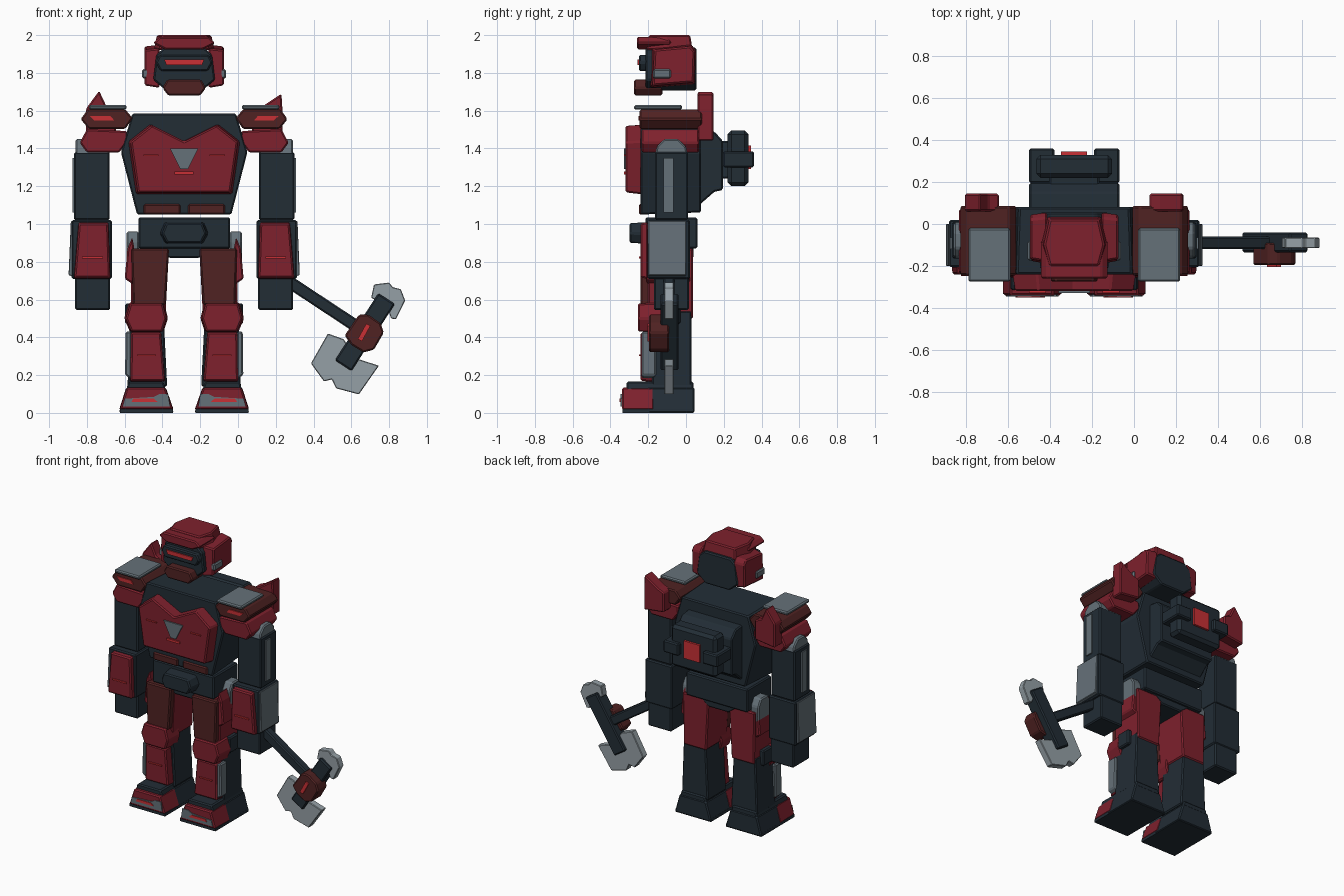
import bpy, bmesh, math

XC = -0.285  # body centre line; paired parts are measured outward from it


def material(name, rgb):
    m = bpy.data.materials.new(name)
    m.diffuse_color = (*rgb, 1)
    return m


RED = material("armour red", (0.21, 0.015, 0.026))
MAROON = material("dark red", (0.08, 0.016, 0.016))
DARK = material("slate", (0.016, 0.026, 0.036))
GRAY = material("steel gray", (0.13, 0.165, 0.19))
SILVER = material("blade silver", (0.30, 0.35, 0.38))
GLOW = material("glow red", (0.58, 0.03, 0.035))


def prism(name, pts, a, b, mat, axis="y", side=1, centre=XC, sa=1.0, sb=1.0, bevel=0.008):
    """Extrude a profile from a to b; sa and sb scale the two end caps.
    axis y: points are (x, z); axis x: points are (y, z); axis z: points are (x, y)."""
    cu = sum(p[0] for p in pts) / len(pts)
    cv = sum(p[1] for p in pts) / len(pts)
    bm = bmesh.new()
    rings = []
    for d, s in ((a, sa), (b, sb)):
        ring = []
        for u, v in pts:
            u, v = cu + (u - cu) * s, cv + (v - cv) * s
            x, y, z = {"y": (u, d, v), "x": (d, u, v), "z": (u, v, d)}[axis]
            ring.append(bm.verts.new((centre + side * x, y, z)))
        rings.append(ring)
    n = len(pts)
    bm.faces.new(rings[0])
    bm.faces.new(rings[1])
    for i in range(n):
        j = (i + 1) % n
        bm.faces.new((rings[0][i], rings[0][j], rings[1][j], rings[1][i]))
    bmesh.ops.recalc_face_normals(bm, faces=bm.faces)
    me = bpy.data.meshes.new(name)
    bm.to_mesh(me)
    bm.free()
    me.materials.append(mat)
    ob = bpy.data.objects.new(name, me)
    bpy.context.collection.objects.link(ob)
    if bevel:
        mod = ob.modifiers.new("edge", "BEVEL")
        mod.width, mod.segments = bevel, 1
    return ob


def box(name, x0, x1, y0, y1, z0, z1, mat, **kw):
    return prism(name, [(x0, z0), (x1, z0), (x1, z1), (x0, z1)], y0, y1, mat, **kw)


def sym(half):
    """Complete a right-half outline across the centre line."""
    return half + [(-x, z) for x, z in reversed(half) if x > 0]


# Head
skull = sym([(0.10, 1.70), (0.172, 1.76), (0.155, 1.90), (0.11, 1.94)])
prism("head_core", skull, -0.215, 0.055, DARK, sa=0.95, sb=0.95)
prism("helmet_brow", sym([(0.10, 1.925), (0.165, 1.957), (0.13, 1.99)]), -0.26, -0.08, RED)
prism("helmet_top", [(-0.13, -0.21), (0.13, -0.21), (0.16, -0.1), (0.13, 0.035), (-0.13, 0.035), (-0.16, -0.1)],
      1.92, 2.0, RED, axis="z", sb=0.9)
prism("visor", sym([(0.125, 1.81), (0.15, 1.855), (0.13, 1.895)]), -0.25, -0.2, DARK)
prism("visor_glow", sym([(0.095, 1.842), (0.105, 1.87)]), -0.258, -0.249, GLOW, bevel=0)
prism("chin_guard", sym([(0.085, 1.68), (0.115, 1.72), (0.09, 1.765)]), -0.275, -0.125, MAROON)

# Torso
prism("torso", sym([(0.25, 1.05), (0.335, 1.38), (0.275, 1.585)]), -0.24, 0.08, DARK, sb=0.96)
chest = [(0, 1.44), (0.18, 1.53), (0.298, 1.437), (0.257, 1.156),
         (-0.257, 1.156), (-0.298, 1.437), (-0.18, 1.53)]
prism("chest_plate", chest, -0.32, -0.22, RED, sa=0.95)
prism("chest_badge", sym([(0.02, 1.29), (0.075, 1.40)]), -0.329, -0.32, GRAY, bevel=0)
box("chest_glow", -0.05, 0.05, -0.329, -0.32, 1.262, 1.278, GLOW, bevel=0)
box("waist", -0.243, 0.243, -0.215, 0.06, 0.87, 1.035, DARK)
prism("pelvis", sym([(0.08, 0.82), (0.18, 0.89)]), -0.2, 0.04, DARK)
prism("buckle", sym([(0.10, 0.895), (0.13, 0.95), (0.105, 1.01)]), -0.3, -0.2, DARK, sa=0.9)

# Backpack with thruster block
side = [(0.07, 1.10), (0.07, 1.50), (0.15, 1.49), (0.195, 1.44), (0.195, 1.18), (0.15, 1.17)]
prism("backpack", side, -0.215, 0.215, DARK, axis="x")
box("backpack_neck", -0.12, 0.12, 0.18, 0.24, 1.24, 1.44, DARK)
box("thruster_block", -0.18, 0.18, 0.22, 0.33, 1.20, 1.495, DARK, bevel=0.02)
box("thruster_glow", -0.062, 0.062, 0.33, 0.345, 1.29, 1.415, GLOW, bevel=0)

for s in (1, -1):
    tag = "right" if s > 0 else "left"

    def p(name, *args, **kw):
        return prism(f"{tag}_{name}", *args, side=s, **kw)

    def b(name, *args, **kw):
        return box(f"{tag}_{name}", *args, side=s, **kw)

    # Helmet ears
    p("ear_plate", [(-0.19, 1.72), (0.05, 1.74), (0.055, 1.92), (0.03, 1.95), (-0.18, 1.93)], 0.13, 0.21,
      RED, axis="x", sb=0.9)
    b("ear_stud", 0.19, 0.222, -0.175, -0.08, 1.77, 1.82, GRAY)
    # Torso details
    b("belly_plate", 0.02, 0.215, -0.25, -0.2, 1.05, 1.105, MAROON)
    b("chest_slit", 0.135, 0.215, -0.328, -0.32, 1.361, 1.369, GLOW, bevel=0)
    b("thruster_fin", 0.095, 0.215, 0.195, 0.36, 1.30, 1.385, DARK)
    # Shoulder armour
    p("shoulder_upper", [(0.265, 1.56), (0.307, 1.61), (0.515, 1.61), (0.555, 1.555), (0.51, 1.50), (0.307, 1.50)],
      -0.245, 0.085, MAROON, sa=0.95, sb=0.95)
    p("shoulder_lower", [(0.295, 1.495), (0.52, 1.505), (0.56, 1.43), (0.52, 1.375), (0.34, 1.375), (0.29, 1.44)],
      -0.235, 0.07, RED, sa=0.95, sb=0.95)
    b("shoulder_top", 0.305, 0.505, -0.275, -0.02, 1.605, 1.63, GRAY)
    p("shoulder_glow", [(0.37, 1.548), (0.475, 1.548), (0.50, 1.572), (0.39, 1.572)], -0.252, -0.243, GLOW, bevel=0)
    peak = (0.515, 1.69) if s > 0 else (0.45, 1.705)
    p("shoulder_fin", [(0.36, 1.46), (0.52, 1.44), (0.52, 1.61), peak, (0.41, 1.62), (0.36, 1.60)],
      0.06, 0.145, RED)
    # Arm
    b("upper_arm", 0.395, 0.583, -0.165, 0.01, 1.02, 1.38, DARK)
    cap = [(-0.165, 1.36), (0.01, 1.36), (0.0, 1.41), (-0.04, 1.45), (-0.115, 1.45), (-0.155, 1.41)]
    p("shoulder_joint", cap, 0.395, 0.575, GRAY, axis="x")
    b("arm_strip", 0.58, 0.592, -0.12, -0.065, 1.06, 1.35, GRAY, bevel=0)
    b("forearm", 0.382, 0.597, -0.205, 0.02, 0.71, 1.02, DARK)
    p("forearm_guard", [(0.40, 1.01), (0.56, 1.01), (0.585, 0.71), (0.39, 0.71)], -0.24, -0.2, RED, sa=0.96)
    p("forearm_side", [(0.59, 1.015), (0.60, 1.015), (0.612, 0.73), (0.585, 0.72)], -0.2, 0.0, GRAY, bevel=0.003)
    b("forearm_glow", 0.43, 0.54, -0.248, -0.24, 0.817, 0.827, GLOW, bevel=0)
    b("hand", 0.392, 0.577, -0.17, 0.015, 0.545, 0.72, DARK)
    # Thigh and hip
    hip = [(-0.12, 0.80), (0.02, 0.80), (0.02, 0.91), (-0.01, 0.96), (-0.09, 0.96), (-0.12, 0.91)]
    p("hip_disc", hip, 0.24, 0.305, GRAY, axis="x")
    p("thigh", [(0.08, 0.87), (0.285, 0.87), (0.28, 0.50), (0.10, 0.50)], -0.20, 0.038, RED)
    p("thigh_front", [(0.08, 0.87), (0.28, 0.87), (0.27, 0.57), (0.10, 0.57)], -0.24, -0.19, MAROON)
    p("thigh_side", [(0.27, 0.68), (0.315, 0.71), (0.30, 0.87), (0.275, 0.93), (0.265, 0.88)], -0.21, 0.02, RED)
    # Knee and shin
    p("knee_guard", [(0.107, 0.585), (0.292, 0.585), (0.318, 0.50), (0.286, 0.425), (0.11, 0.425), (0.085, 0.50)],
      -0.255, -0.12, RED, sa=0.92)
    b("knee_joint", 0.27, 0.312, -0.13, -0.03, 0.47, 0.58, DARK)
    p("calf", [(0.09, 0.14), (0.30, 0.14), (0.285, 0.54), (0.11, 0.54)], -0.18, 0.03, DARK)
    p("shin_guard", [(0.122, 0.43), (0.283, 0.43), (0.287, 0.165), (0.10, 0.165)], -0.24, -0.17, RED, sa=0.97)
    p("shin_side", [(0.28, 0.43), (0.31, 0.43), (0.313, 0.20), (0.28, 0.18)], -0.235, -0.16, GRAY)
    b("shin_glow", 0.15, 0.25, -0.25, -0.241, 0.30, 0.308, GLOW, bevel=0)
    # Foot
    foot = [(0.055, 0), (0.345, 0), (0.307, 0.135), (0.097, 0.135)]
    p("ankle", [(0.097, 0.12), (0.307, 0.12), (0.295, 0.165), (0.11, 0.165)], -0.315, 0.04, DARK)
    p("heel", foot, -0.20, 0.045, DARK)
    p("toe", [(x, z + 0.015) if z == 0 else (x, z) for x, z in foot], -0.34, -0.17, RED, sa=0.97)
    b("sole", 0.06, 0.34, -0.335, 0.04, 0, 0.02, DARK, bevel=0)
    p("toe_plate", [(0.325, 0.035), (0.075, 0.035), (0.085, 0.10), (0.13, 0.10), (0.16, 0.085), (0.315, 0.075)],
      -0.346, -0.337, GRAY, bevel=0)
    p("toe_glow", [(0.28, 0.057), (0.14, 0.057), (0.16, 0.075), (0.27, 0.075)], -0.351, -0.344, GLOW, bevel=0)


# Axe, drawn in the plane facing front
def bar(name, x0, z0, x1, z1, w, ya, yb, mat, **kw):
    l = math.hypot(x1 - x0, z1 - z0)
    nx, nz = -(z1 - z0) / l * w / 2, (x1 - x0) / l * w / 2
    pts = [(x0 + nx, z0 + nz), (x1 + nx, z1 + nz), (x1 - nx, z1 - nz), (x0 - nx, z0 - nz)]
    prism(name, pts, ya, yb, mat, centre=0, **kw)


bar("axe_handle", 0.2, 0.74, 0.67, 0.43, 0.065, -0.12, -0.06, DARK)
bar("axe_beam", 0.557, 0.25, 0.787, 0.605, 0.105, -0.135, -0.04, DARK)
bar("axe_hub_glow", 0.645, 0.385, 0.69, 0.467, 0.025, -0.205, -0.196, GLOW, bevel=0)
hub = [(0.565, 0.41), (0.60, 0.36), (0.665, 0.32), (0.72, 0.335), (0.772, 0.425), (0.755, 0.475), (0.69, 0.52), (0.64, 0.52)]
prism("axe_hub", hub, -0.196, -0.09, MAROON, centre=0)
blade = [(0.476, 0.42), (0.386, 0.262), (0.455, 0.167), (0.497, 0.177), (0.519, 0.13), (0.64, 0.098),
         (0.746, 0.25), (0.62, 0.29), (0.56, 0.39)]
prism("axe_blade", blade, -0.115, -0.065, SILVER, centre=0, bevel=0.004)
spur = [(0.72, 0.68), (0.80, 0.69), (0.82, 0.665), (0.862, 0.655), (0.885, 0.595), (0.836, 0.495),
        (0.81, 0.50), (0.79, 0.56), (0.74, 0.59), (0.705, 0.61)]
prism("axe_spur", spur, -0.115, -0.065, SILVER, centre=0, bevel=0.004)
